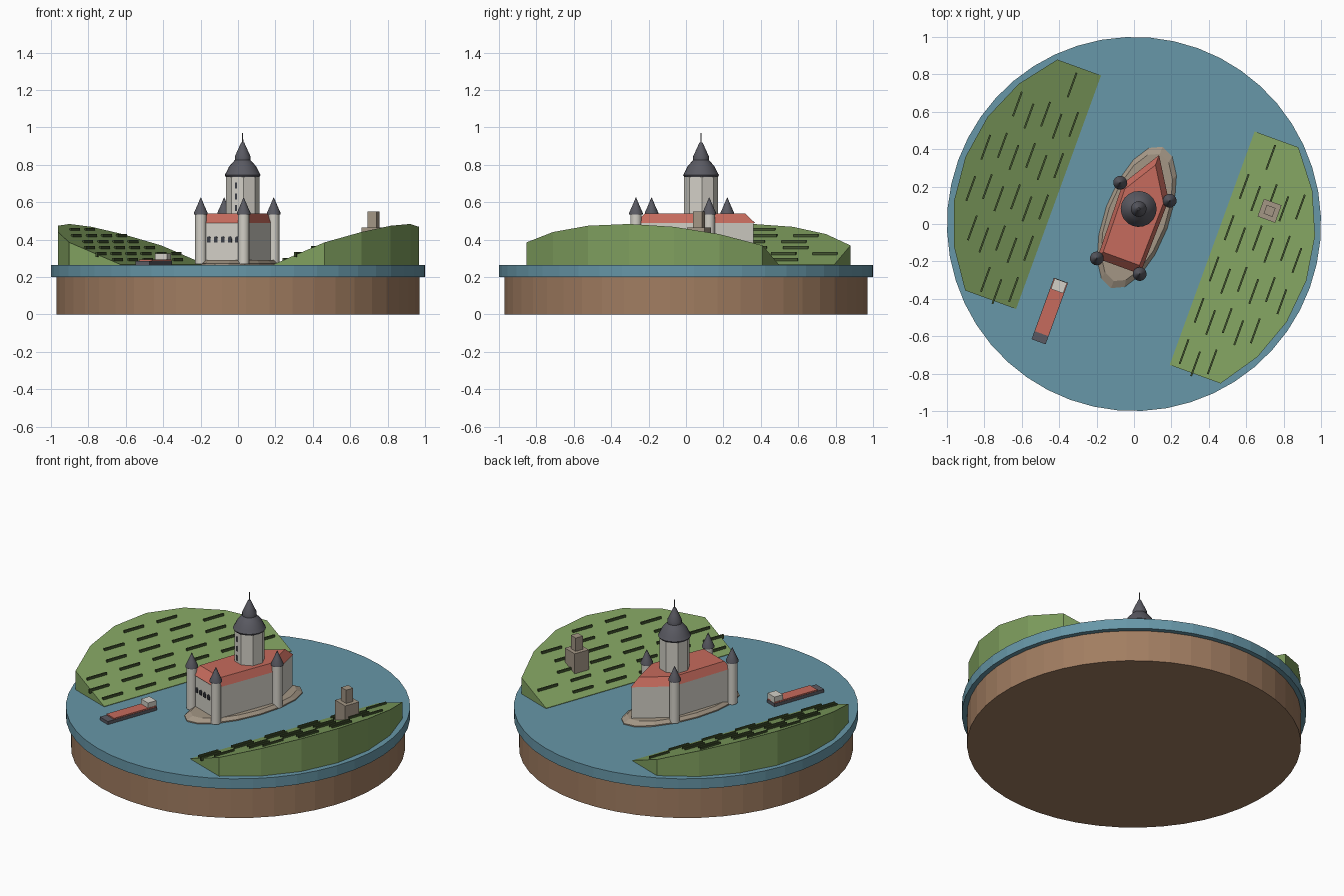
import bpy
import bmesh
from math import cos, sin, pi, radians, sqrt

if "Cube" in bpy.data.objects:
    bpy.data.objects.remove(bpy.data.objects["Cube"], do_unlink=True)

# The whole scene follows the river, which is turned about z
RIVER_TURN = radians(-20)
WATER_Z = 0.265
BANK_SLOPE = 0.405
BANK_EDGE = 0.437


def material(name, hex_code):
    srgb = [int(hex_code[i:i + 2], 16) / 255 for i in (0, 2, 4)]
    linear = [c / 12.92 if c < 0.04 else ((c + 0.055) / 1.055) ** 2.4 for c in srgb]
    mat = bpy.data.materials.new(name)
    mat.use_nodes = True
    mat.diffuse_color = (*linear, 1)
    mat.node_tree.nodes["Principled BSDF"].inputs["Base Color"].default_value = (*linear, 1)
    return mat


EARTH = material("earth brown", "A17D61")
WATER = material("river blue", "6797A8")
GRASS = material("grass green", "80A05F")
VINE = material("vine dark green", "42532F")
ROCK = material("rock taupe", "A39685")
WALL = material("pale plaster", "D2CFC6")
TILE = material("red tile", "C66B5D")
SLATE = material("grey slate", "5A5A62")
DARK = material("dark window", "3C3E46")


def finish(name, bm, mat, smooth=False):
    bmesh.ops.recalc_face_normals(bm, faces=bm.faces)
    mesh = bpy.data.meshes.new(name)
    bm.to_mesh(mesh)
    bm.free()
    mesh.materials.append(mat)
    if smooth:
        mesh.shade_smooth()
        mesh.set_sharp_from_angle(angle=radians(40))
    obj = bpy.data.objects.new(name, mesh)
    obj.rotation_euler.z = RIVER_TURN
    bpy.context.collection.objects.link(obj)
    return obj


def loft(name, outline, levels, mat, centre=(0, 0), smooth=False):
    """Stack scaled copies of an outline; levels are (z, scale) pairs."""
    bm = bmesh.new()
    rings = [[bm.verts.new((centre[0] + x * s, centre[1] + y * s, z)) for x, y in outline]
             for z, s in levels]
    n = len(outline)
    for low, high in zip(rings, rings[1:]):
        for i in range(n):
            j = (i + 1) % n
            bm.faces.new((low[i], low[j], high[j], high[i]))
    bm.faces.new(rings[0][::-1])
    bm.faces.new(rings[-1])
    return finish(name, bm, mat, smooth)


def ring(sides, rx=1.0, ry=None, turn=0.0):
    ry = rx if ry is None else ry
    return [(rx * cos(turn + 2 * pi * i / sides), ry * sin(turn + 2 * pi * i / sides))
            for i in range(sides)]


def rect(w, d):
    return [(-w / 2, -d / 2), (w / 2, -d / 2), (w / 2, d / 2), (-w / 2, d / 2)]


def box(name, centre, w, d, z0, z1, mat):
    return loft(name, rect(w, d), [(z0, 1), (z1, 1)], mat, centre)


# Round base and water
loft("earth_base", ring(48, 0.97), [(0, 1), (0.2, 1)], EARTH)
loft("river_water", ring(48), [(0.2, 1), (WATER_Z, 1)], WATER)


# Sloping river banks with rows of vines
def bank_height(u):
    return WATER_Z + 0.003 + max(0, abs(u) - BANK_EDGE) * BANK_SLOPE


def bank(name, side):
    start, end, steps = radians(-41.5), radians(45), 6
    angles = [start + (end - start) * i / steps for i in range(steps + 1)]
    plan = [(BANK_EDGE, 0.97 * sin(start))]
    plan += [(0.97 * cos(a), 0.97 * sin(a)) for a in angles]
    plan += [(BANK_EDGE, 0.97 * sin(end))]
    bm = bmesh.new()
    low = [bm.verts.new((side * u, v, WATER_Z - 0.005)) for u, v in plan]
    top = [bm.verts.new((side * u, v, bank_height(u))) for u, v in plan]
    for i in range(len(plan)):
        j = (i + 1) % len(plan)
        bm.faces.new((low[i], low[j], top[j], top[i]))
    bm.faces.new(low)
    bm.faces.new(top)
    finish(name, bm, GRASS)


def vines(name, side):
    bm = bmesh.new()
    for row in range(6):
        u = 0.485 + 0.08 * row
        for k in range(6):
            mid = -0.55 + 0.235 * k - 0.04 * (row % 2)
            v0, v1 = mid - 0.07, mid + 0.07
            if v1 > 0.68 or max(abs(v0), abs(v1)) > sqrt(0.94 ** 2 - u ** 2):
                continue
            z = bank_height(u)
            cube = bmesh.ops.create_cube(bm, size=1)["verts"]
            bmesh.ops.scale(bm, vec=(0.01, v1 - v0, 0.026), verts=cube)
            bmesh.ops.translate(bm, vec=(side * u, mid, z), verts=cube)
    finish(name, bm, VINE)


for label, side in (("left", 1), ("right", -1)):
    bank(label + "_bank", side)
    vines(label + "_vine_rows", side)

# Lookout on the left bank
LOOKOUT = (0.657, 0.314)
box("lookout_base", LOOKOUT, 0.1, 0.1, 0.3, 0.465, ROCK)
box("lookout_tower", LOOKOUT, 0.05, 0.05, 0.46, 0.55, ROCK)

# Castle island
loft("island_rock", ring(16, 0.173, 0.402), [(0.255, 1), (0.272, 1), (0.29, 0.9)], ROCK, (0.002, 0.038))

# Castle hall with a pointed rear end and a hipped flat-topped roof
HALL = [(-0.12, -0.265), (0.12, -0.265), (0.128, 0.15), (0, 0.355), (-0.128, 0.15)]
HALL_CENTRE = (0, 0.03)
loft("hall_walls", HALL, [(0.27, 1), (0.49, 1)], WALL, HALL_CENTRE)
loft("hall_roof", HALL, [(0.49, 1.02), (0.54, 0.86)], TILE, HALL_CENTRE)

# Arched windows along the front wall
for i in range(5):
    arch = [(-0.01, 0.385), (0.01, 0.385)]
    arch += [(0.01 * cos(pi * k / 6), 0.407 + 0.01 * sin(pi * k / 6)) for k in range(7)]
    bm = bmesh.new()
    face = bm.faces.new([bm.verts.new((x - 0.08 + 0.04 * i, -0.233, z)) for x, z in arch])
    pushed = bmesh.ops.extrude_face_region(bm, geom=[face])["geom"]
    bmesh.ops.translate(bm, vec=(0, -0.007, 0),
                        verts=[g for g in pushed if isinstance(g, bmesh.types.BMVert)])
    finish(f"hall_window_{i + 1}", bm, DARK)

# Corner turrets with slate cones
TURRETS = {"front_right": (-0.124, -0.241), "front_left": (0.12, -0.241),
           "back_left": (0.137, 0.182), "back_right": (-0.145, 0.182)}
for label, spot in TURRETS.items():
    loft(label + "_turret", ring(16, 0.03), [(0.27, 1), (0.54, 1)], WALL, spot, True)
    loft(label + "_turret_cone", ring(16, 0.037),
         [(0.535, 1), (0.545, 0.97), (0.575, 0.6), (0.625, 0.03)], SLATE, spot, True)

# Octagonal keep with slit windows and a bell-shaped spire
KEEP = (-0.004, 0.084)
loft("keep_tower", ring(8, 0.09, turn=pi / 8), [(0.4, 1), (0.74, 1)], WALL, KEEP)
for i, z in enumerate((0.57, 0.63, 0.69)):
    box(f"keep_slit_{i + 1}", (KEEP[0] - 0.006, KEEP[1] - 0.0835), 0.01, 0.006,
        z - 0.016, z + 0.016, DARK)
BELL = [(0.735, 0.09), (0.745, 0.096), (0.765, 0.085), (0.79, 0.073), (0.81, 0.056),
        (0.825, 0.042), (0.845, 0.042), (0.88, 0.026), (0.92, 0.008)]
loft("keep_spire", ring(20), BELL, SLATE, KEEP, True)
loft("keep_finial", ring(8, 0.004), [(0.91, 1), (0.97, 0.6)], SLATE, KEEP)

# River barge
BARGE_U, BARGE_V = -0.264, -0.591
box("barge_hull", (BARGE_U, BARGE_V), 0.08, 0.35, 0.26, 0.285, SLATE)
box("barge_hold", (BARGE_U, BARGE_V + 0.022), 0.076, 0.302, 0.28, 0.293, TILE)
box("barge_cabin", (BARGE_U, BARGE_V + 0.143), 0.07, 0.06, 0.285, 0.325, WALL)
